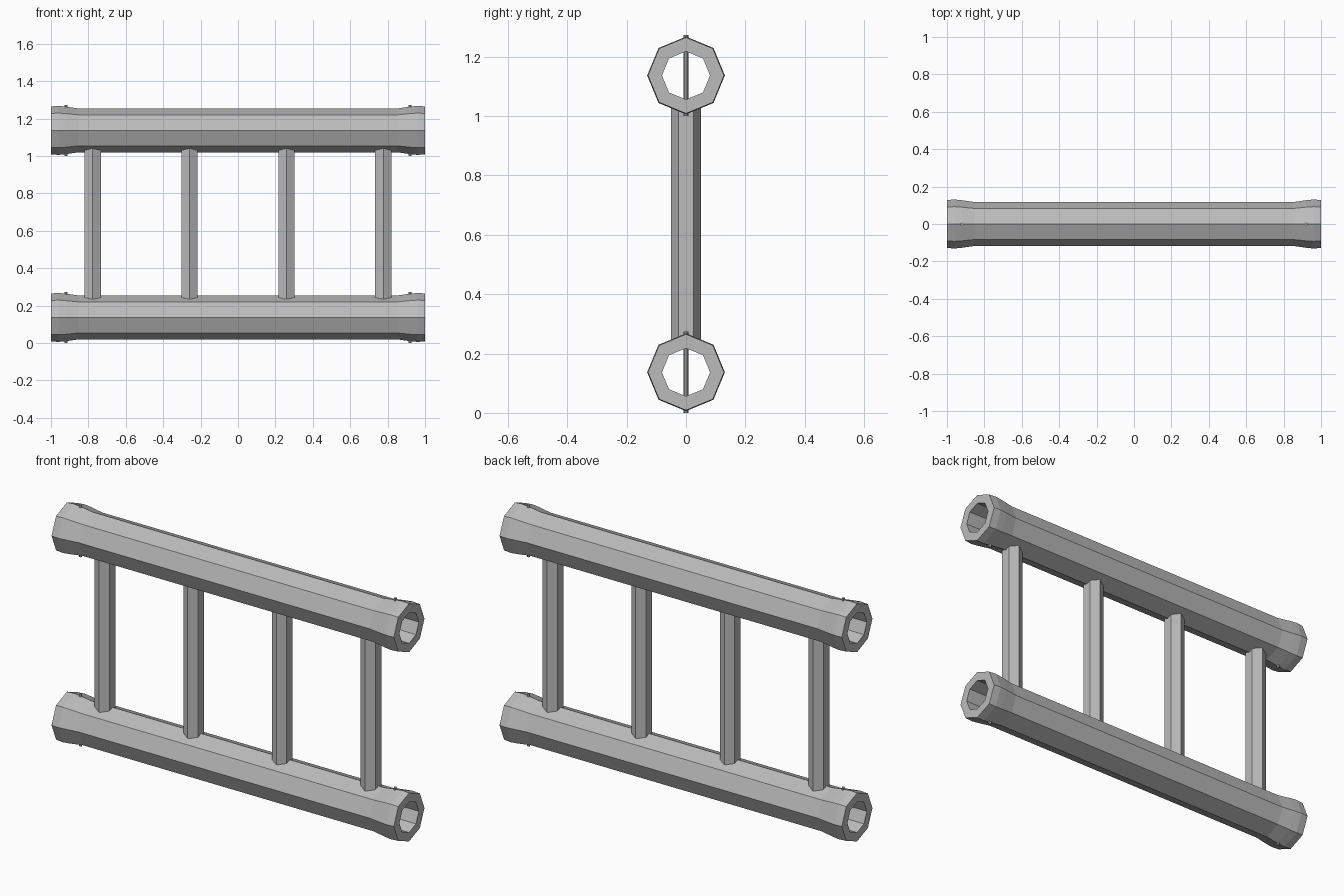
import bpy
import bmesh
from math import cos, sin, pi

if "Cube" in bpy.data.objects:
    bpy.data.objects.remove(bpy.data.objects["Cube"], do_unlink=True)

grey = bpy.data.materials.new("plain_grey")
grey.use_nodes = True
colour = (0.5, 0.5, 0.5, 1)
grey.diffuse_color = colour
grey.node_tree.nodes["Principled BSDF"].inputs["Base Color"].default_value = colour

RAIL_HEIGHTS = {"lower": 0.137, "upper": 1.137}
BORE = 0.081


def rail(name, z):
    """Hollow eight-sided rail, flared at both ends."""
    half = [(1.0, 0.128), (0.96, 0.131), (0.92, 0.127), (0.85, 0.117)]
    outer = half + [(-x, r) for x, r in reversed(half)]
    profile = outer + [(-1.0, BORE), (1.0, BORE)]
    bm = bmesh.new()
    rings = [[bm.verts.new((x, r * cos(k * pi / 4), r * sin(k * pi / 4)))
              for k in range(8)] for x, r in profile]
    for i, ring in enumerate(rings):
        following = rings[(i + 1) % len(rings)]
        for k in range(8):
            n = (k + 1) % 8
            bm.faces.new((ring[k], ring[n], following[n], following[k]))
    bmesh.ops.recalc_face_normals(bm, faces=bm.faces)
    mesh = bpy.data.meshes.new(name)
    bm.to_mesh(mesh)
    bm.free()
    mesh.materials.append(grey)
    obj = bpy.data.objects.new(name, mesh)
    obj.location.z = z
    bpy.context.collection.objects.link(obj)


def post(name, sides, radius, x, bottom, top):
    """Upright prism with a corner towards the front."""
    bpy.ops.mesh.primitive_cylinder_add(
        vertices=sides, radius=radius, depth=top - bottom,
        location=(x, 0, (bottom + top) / 2))
    obj = bpy.context.object
    obj.name = name
    obj.data.materials.append(grey)


# Rails with a thin locking pin across each end
for level, z in RAIL_HEIGHTS.items():
    rail(level + "_rail", z)
    for side, x in (("left", 0.92), ("right", -0.92)):
        post(f"{level}_{side}_pin", 8, 0.008, x, z - 0.137, z + 0.137)

# Four six-sided rungs ending inside the rail walls
for i in range(4):
    post(f"rung_{i + 1}", 6, 0.05, -0.777 + i * 0.518, 0.235, 1.039)
